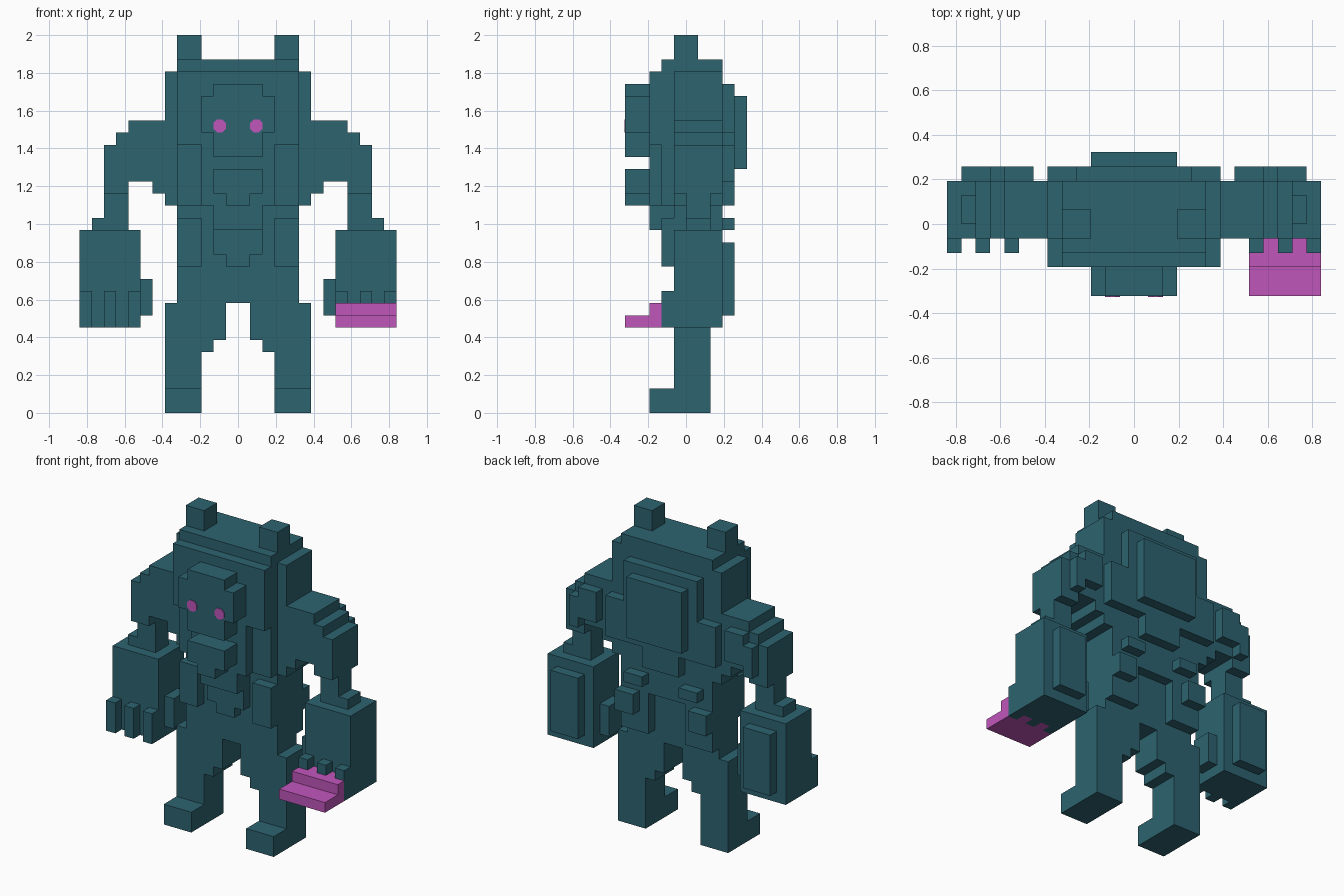
import bpy, bmesh, math
from mathutils import Matrix

if "Cube" in bpy.data.objects:
    bpy.data.objects.remove(bpy.data.objects["Cube"])

U = 2 / 31  # size of one block


def material(name, rgb):
    m = bpy.data.materials.new(name)
    m.use_nodes = True
    color = (*rgb, 1)
    m.diffuse_color = color
    m.node_tree.nodes["Principled BSDF"].inputs["Base Color"].default_value = color
    return m


TEAL = material("dark teal", (0.026, 0.125, 0.162))
PINK = material("magenta", (0.53, 0.093, 0.50))


def finish(name, bm, mat):
    bmesh.ops.recalc_face_normals(bm, faces=bm.faces)
    mesh = bpy.data.meshes.new(name)
    bm.to_mesh(mesh)
    bm.free()
    mesh.materials.append(mat)
    ob = bpy.data.objects.new(name, mesh)
    bpy.context.collection.objects.link(ob)
    return ob


def blocks(name, boxes, mat=TEAL, side=1):
    """One object from boxes given as x, y and z ranges in blocks."""
    bm = bmesh.new()
    for (x0, x1), (y0, y1), (z0, z1) in boxes:
        place = (Matrix.Translation(((x0 + x1) * side * U / 2, (y0 + y1) * U / 2, (z0 + z1) * U / 2))
                 @ Matrix.Diagonal(((x1 - x0) * U, (y1 - y0) * U, (z1 - z0) * U, 1)))
        bmesh.ops.create_cube(bm, size=1, matrix=place)
    return finish(name, bm, mat)


# Trunk and hood
blocks("torso", [((-5, 5), (-1, 3), (14, 22)), ((-5, 5), (-1, 2), (9, 14))])
blocks("hood", [((-5, 5), (-3, 3), (22, 28)), ((-5, 5), (-2, 3), (28, 29))])

# Face, with a jaw below it
blocks("face", [((-2, 2), (-5, -3), (21, 27)), ((-3, 3), (-5, -3), (23, 26))])
blocks("jaw", [((-2, 2), (-5, -3), (18, 20)), ((-1, 1), (-5, -3), (17, 18))])

# Chest and belly plates
blocks("chest", [((-3, 3), (-3, -1), (17, 22)), ((-2, 2), (-3, -1), (15, 17))])
blocks("belly", [((-2, 2), (-2, -1), (13, 15)), ((-1, 1), (-2, -1), (12, 13))])

# Stepped back
blocks("back_plate", [((-4, 4), (3, 4), (19, 27)), ((-3, 3), (4, 5), (20, 26)),
                      ((-2, 2), (3, 4), (17, 19))])

for side, label in ((1, "left"), (-1, "right")):
    def part(name, boxes, mat=TEAL):
        return blocks(label + "_" + name, boxes, mat, side)

    part("ear", [((3, 5), (-1, 1), (29, 31))])
    part("flank", [((5, 6), (-1, 3), (17, 28))])
    part("pectoral", [((3, 5), (-2, -1), (17, 22))])
    part("hip_plate", [((3, 5), (-2, -1), (12, 16))])
    part("shoulder_blade", [((4, 6), (3, 4), (19, 23))])
    part("rear_hip", [((3, 5), (3, 4), (12, 14)), ((2, 5), (2, 3), (10, 14)),
                      ((2, 4), (3, 4), (15, 16))])

    # Arm
    part("upper_arm", [((6, 9), (-1, 3), (19, 24)), ((6, 7), (-1, 3), (18, 19)),
                       ((9, 10), (-1, 3), (18, 23)), ((10, 11), (-1, 3), (18, 22)),
                       ((7, 9), (3, 4), (20, 23)), ((9, 10), (3, 4), (19, 22))])
    part("forearm", [((9, 11), (0, 2), (15, 18)), ((11, 12), (0, 2), (15, 16))])
    part("hand", [((8, 13), (-1, 3), (7, 15)), ((9, 12), (3, 4), (8, 14))])
    part("thumb", [((7, 8), (0, 2), (8, 11))])
    part("fingers", [((x, x + 1), (-2, -1), (7, 10)) for x in (8, 10, 12)])

    # Leg
    part("leg", [((3, 6), (-1, 2), (0, 9)), ((2, 3), (-1, 2), (5, 9)),
                 ((1, 2), (-1, 2), (6, 9))])
    part("foot", [((3, 6), (-3, -1), (0, 2))])

    # Eight-sided eye plate
    bm = bmesh.new()
    place = (Matrix.Translation((side * 1.5 * U, -5 * U, 23.55 * U))
             @ Matrix.Rotation(math.pi / 2, 4, "X") @ Matrix.Rotation(math.pi / 8, 4, "Z"))
    bmesh.ops.create_cone(bm, cap_ends=True, segments=8, radius1=0.037, radius2=0.037,
                          depth=0.008, matrix=place)
    finish(label + "_eye", bm, PINK)

# Stepped item held in the left hand
blocks("held_item", [((8, 13), (-5, -2), (7, 8)), ((8, 13), (-3, -2), (8, 9)),
                     ((9, 10), (-2, -1), (7, 9)), ((11, 12), (-2, -1), (7, 9))], PINK)
